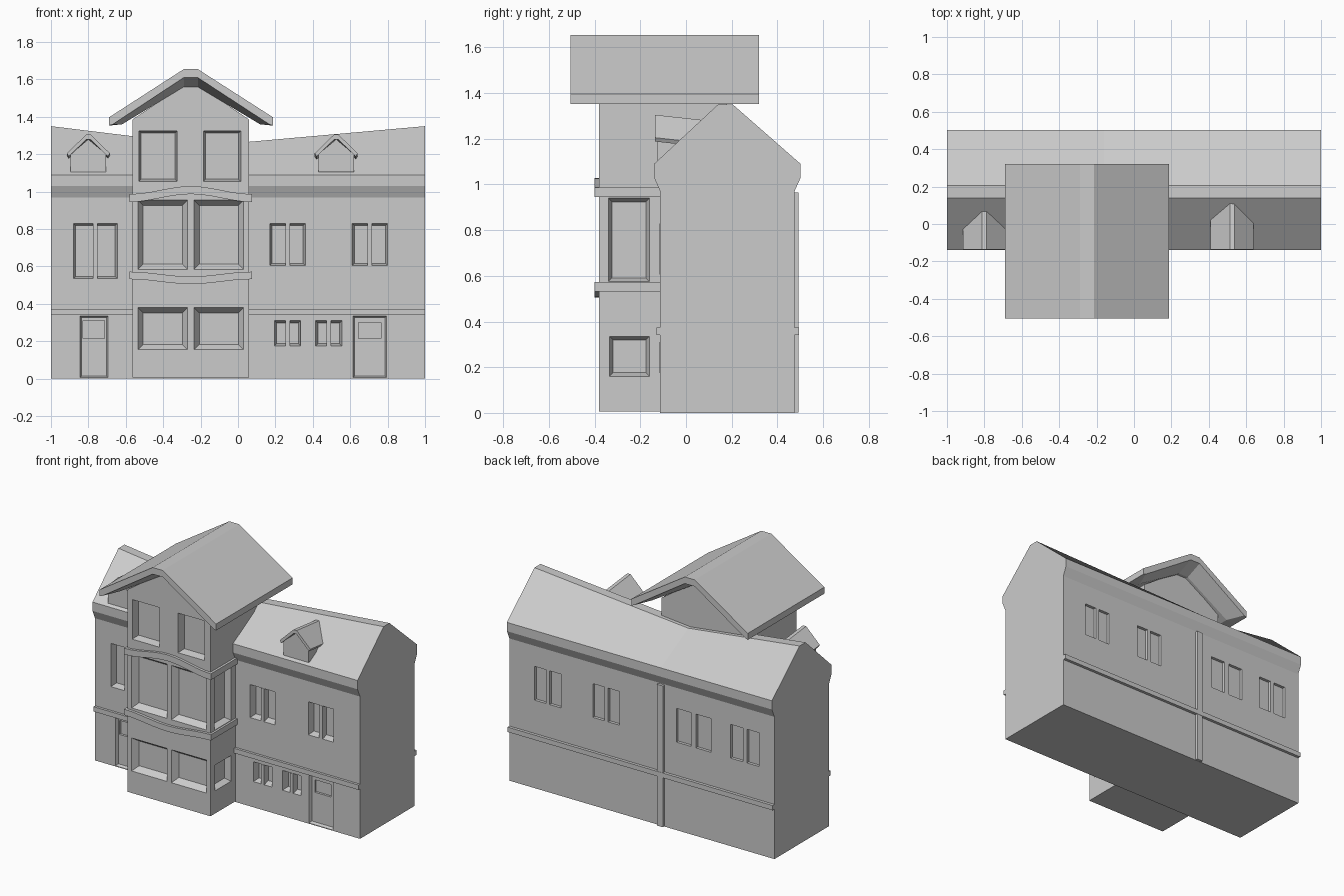
import bpy, bmesh, math

if "Cube" in bpy.data.objects:
    bpy.data.objects.remove(bpy.data.objects["Cube"])


def loft(bm, sections):
    """Skin a list of closed point loops and cap both ends."""
    rings = [[bm.verts.new(p) for p in s] for s in sections]
    for a, b in zip(rings, rings[1:]):
        n = len(a)
        for i in range(n):
            bm.faces.new((a[i], a[(i + 1) % n], b[(i + 1) % n], b[i]))
    bm.faces.new(rings[0])
    bm.faces.new(rings[-1][::-1])


def finish(name, bm):
    bmesh.ops.recalc_face_normals(bm, faces=bm.faces)
    me = bpy.data.meshes.new(name)
    bm.to_mesh(me)
    bm.free()
    ob = bpy.data.objects.new(name, me)
    bpy.context.collection.objects.link(ob)
    return ob


def solid(name, sections):
    bm = bmesh.new()
    loft(bm, sections)
    return finish(name, bm)


def box(name, x0, x1, y0, y1, z0, z1):
    return solid(name, [[(x, y0, z0), (x, y1, z0), (x, y1, z1), (x, y0, z1)] for x in (x0, x1)])


def carve(ob, axis, plane, out, depth, rects, taper=0.0):
    """Cut recesses (u0, u1, z0, z1) into a wall; out is the outward sign."""
    bm = bmesh.new()
    for u0, u1, z0, z1 in rects:
        secs = []
        for d, t in ((0.02, 0), (0, 0), (-depth, taper)):
            p = plane + out * d
            loop = [(u0 + t, z0 + t), (u1 - t, z0 + t), (u1 - t, z1 - t), (u0 + t, z1 - t)]
            secs.append([(u, p, z) if axis == 'y' else (p, u, z) for u, z in loop])
        loft(bm, secs)
    cutter = finish("recess_cutter", bm)
    cutter.hide_render = True
    mod = ob.modifiers.new("recess", 'BOOLEAN')
    mod.operation, mod.solver, mod.object = 'DIFFERENCE', 'EXACT', cutter
    dg = bpy.context.evaluated_depsgraph_get()
    me = bpy.data.meshes.new_from_object(ob.evaluated_get(dg))
    ob.modifiers.clear()
    ob.data = me
    bpy.data.objects.remove(cutter)


# Main house with flared eaves and a sagging ridge
F, B = -0.113, 0.475


def house_section(x, ridge):
    prof = [(F, 0), (B, 0), (B, 0.97), (0.502, 1.03), (0.502, 1.09), (0.205, ridge),
            (0.14, ridge), (-0.14, 1.09), (-0.14, 1.03), (F, 0.97)]
    return [(x, y, z) for y, z in prof]


house = solid("house_body", [house_section(-1, 1.35), house_section(-0.16, 1.247), house_section(1, 1.35)])

# Front windows and doors
upper = [(-0.88, -0.645, 0.535, 0.83), (0.17, 0.36, 0.605, 0.83), (0.61, 0.80, 0.605, 0.83)]
lower = [(0.195, 0.335, 0.175, 0.31), (0.415, 0.555, 0.175, 0.31)]
carve(house, 'y', F, -1, 0.045, upper + lower, 0.012)
carve(house, 'y', F, -1, 0.02, [(-0.845, -0.695, 0.005, 0.335), (0.615, 0.795, 0.005, 0.335)], 0.008)
carve(house, 'y', F + 0.02, -1, 0.015, [(-0.83, -0.715, 0.215, 0.31), (0.645, 0.765, 0.215, 0.30)])
for i, (a, b, c, d) in enumerate(upper + lower):
    m = (a + b) / 2
    box(f"window_mullion_{i}", m - 0.012, m + 0.012, F - 0.003, F + 0.05, c, d)

# Back windows, each a pair of panes
panes = []
for a, b in ((-0.885, -0.67), (-0.52, -0.26), (0.17, 0.37), (0.61, 0.81)):
    w = (b - a) * 0.43
    panes += [(a, a + w, 0.6, 0.83), (b - w, b, 0.6, 0.83)]
carve(house, 'y', B, 1, 0.02, panes)

# String courses and rear pilaster
box("front_band", -1.0, 1.0, -0.13, F + 0.02, 0.34, 0.373)
box("back_band", -1.0, 1.0, B - 0.02, 0.495, 0.34, 0.373)
box("back_pilaster_low", -0.17, -0.125, B - 0.02, 0.493, 0.002, 0.34)
box("back_pilaster_high", -0.17, -0.125, B - 0.02, 0.493, 0.373, 0.965)

# Projecting bay with gable top
FY = -0.382
bay_prof = [(-0.565, 0.005), (0.06, 0.005), (0.06, 1.385), (-0.22, 1.575), (-0.285, 1.575), (-0.565, 1.385)]
bay = solid("bay_tower", [[(x, y, z) for x, z in bay_prof] for y in (FY, 0.18)])
carve(bay, 'y', FY, -1, 0.04, [(a, b, c, d) for a, b in ((-0.535, -0.27), (-0.235, 0.03))
                               for c, d in ((0.155, 0.38), (0.585, 0.955))], 0.028)
carve(bay, 'y', FY, -1, 0.05, [(-0.53, -0.325, 1.055, 1.325), (-0.185, 0.015, 1.055, 1.325)], 0.012)
for side, x in ((-1, -0.565), (1, 0.06)):
    carve(bay, 'x', x, side, 0.04, [(-0.335, -0.16, 0.16, 0.335), (-0.34, -0.16, 0.575, 0.94)], 0.016)

# Curved ledges around the bay
for name, z0, z1, rise in (("bay_ledge_low", 0.532, 0.572, -0.026), ("bay_ledge_high", 0.945, 0.987, 0.042)):
    secs = []
    for i in range(13):
        t = i / 12
        o = rise * (1 - math.cos(2 * math.pi * t)) / 2
        x = -0.58 + 0.655 * t
        secs.append([(x, -0.4, z0 + o), (x, -0.1, z0 + o), (x, -0.1, z1 + o), (x, -0.4, z1 + o)])
    solid(name, secs)


# Bay gable roof, soffit thicker over the walls
def roof_section(y, inner):
    pts = [(-0.69, 1.397), (-0.29, 1.655), (-0.215, 1.655), (0.188, 1.397), (0.188, 1.353),
           (0.188 - 0.02 - inner, 1.36), (-0.215, 1.61 - inner), (-0.29, 1.61 - inner),
           (-0.67 + inner, 1.36), (-0.69, 1.353)]
    return [(x, y, z) for x, z in pts]


solid("bay_roof", [roof_section(-0.505, 0), roof_section(-0.39, 0.05),
                   roof_section(0.2, 0.05), roof_section(0.32, 0)])

# Dormers
for name, c in (("left", -0.8), ("right", 0.525)):
    wall = [(-0.095, 1.105), (0.095, 1.105), (0.095, 1.2), (0, 1.28), (-0.095, 1.2)]
    solid(f"dormer_wall_{name}", [[(c + x, y, z) for x, z in wall] for y in (-0.125, 0.04)])
    cap = [(-0.115, 1.205), (-0.012, 1.305), (0.012, 1.305), (0.115, 1.205),
           (0.105, 1.188), (0.01, 1.28), (-0.01, 1.28), (-0.105, 1.188)]
    solid(f"dormer_roof_{name}", [[(c + x, y, z - s) for x, z in cap] for y, s in ((-0.135, 0), (0.12, 0.028))])
